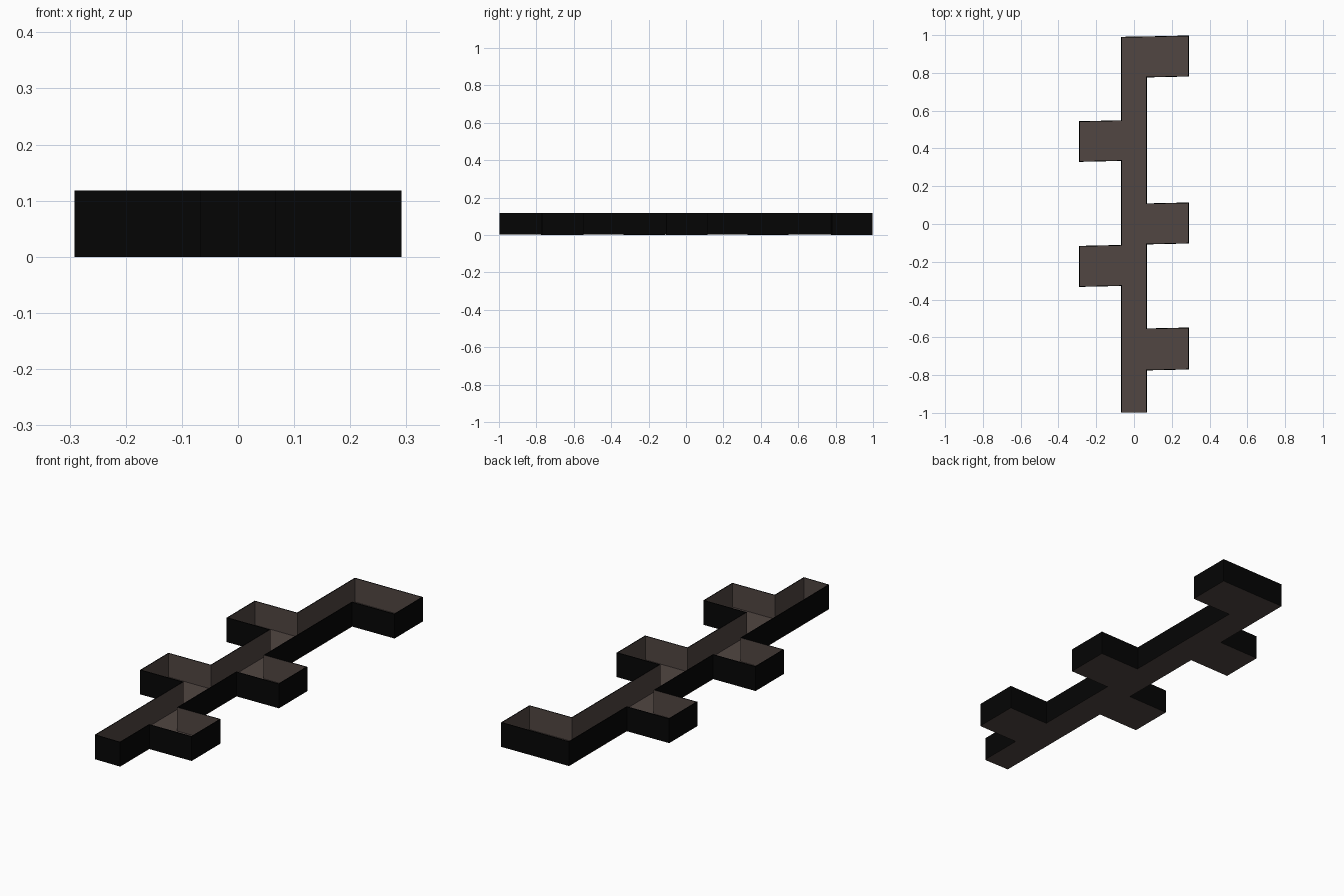
import bpy, bmesh
from mathutils import Vector

if "Cube" in bpy.data.objects:
    bpy.data.objects.remove(bpy.data.objects["Cube"])

C = 0.068            # corridor half width
R = 0.291            # reach of the side rooms
TILT = 0.005         # rooms lean slightly along y
WALL = 0.004         # wall thickness
FLOOR = 0.003        # floor thickness
TOP = 0.118          # wall height
RIGHT_ROOMS = [(-0.775, -0.553), (-0.108, 0.109), (0.776, 0.993)]
LEFT_ROOMS = [(0.334, 0.549), (-0.328, -0.111)]


def material(name, rgb):
    m = bpy.data.materials.new(name)
    m.diffuse_color = (*rgb, 1)
    m.use_nodes = True
    m.node_tree.nodes["Principled BSDF"].inputs["Base Color"].default_value = m.diffuse_color
    return m


stone = material("brown stone", (0.082, 0.061, 0.054))
black = material("outer black", (0.0016, 0.0016, 0.0016))


def right_room(y0, y1):
    return [(C, y0), (R, y0 + TILT), (R, y1 + TILT), (C, y1)]


def left_room(y0, y1):
    return [(-C, y1), (-R, y1 - TILT), (-R, y0 - TILT), (-C, y0)]


# Plan outline, anticlockwise from the front left corner
corridor = [(-C, -0.998), (C, -0.998), (C, 0.993), (-C, 0.991)]
rooms = [right_room(*r) for r in RIGHT_ROOMS] + [left_room(*r) for r in LEFT_ROOMS]
outline = corridor[:2]
for room in rooms[:3]:
    outline += room
outline.append(corridor[3])
for room in rooms[3:]:
    outline += room
outline = [Vector(p) for p in outline]


def inset(points, d):
    """Offset a closed outline inwards with mitred corners."""
    result = []
    for i, p in enumerate(points):
        a = (p - points[i - 1]).normalized()
        b = (points[(i + 1) % len(points)] - p).normalized()
        na, nb = Vector((-a.y, a.x)), Vector((-b.y, b.x))
        result.append(p + (na + nb) * d / (1 + na.dot(nb)))
    return result


def finish(bm, name, mats):
    bm.normal_update()
    mesh = bpy.data.meshes.new(name)
    bm.to_mesh(mesh)
    bm.free()
    for m in mats:
        mesh.materials.append(m)
    obj = bpy.data.objects.new(name, mesh)
    bpy.context.collection.objects.link(obj)
    return obj


def ring(bm, points, z):
    return [bm.verts.new((p[0], p[1], z)) for p in points]


# Floor slabs: corridor and rooms, black on their thin edges
bm = bmesh.new()
for plan in [corridor] + rooms:
    low, high = ring(bm, plan, 0), ring(bm, plan, FLOOR)
    bm.faces.new(low[::-1])
    bm.faces.new(high)
    for i in range(4):
        j = (i + 1) % 4
        # the open joint between corridor and room needs no edge face
        if plan is corridor and i in (1, 3):
            continue
        if plan is not corridor and i == 3:
            continue
        bm.faces.new((low[i], low[j], high[j], high[i])).material_index = 1
finish(bm, "floor", [stone, black])

# Open-topped walls: black outside and rim, brown inside
bm = bmesh.new()
inner = inset(outline, WALL)
ol, oh = ring(bm, outline, FLOOR), ring(bm, outline, TOP)
il, ih = ring(bm, inner, FLOOR), ring(bm, inner, TOP)
for i in range(len(ol)):
    j = (i + 1) % len(ol)
    for quad, index in (((ol[i], ol[j], oh[j], oh[i]), 1),
                        ((oh[i], oh[j], ih[j], ih[i]), 1),
                        ((ih[i], ih[j], il[j], il[i]), 0)):
        bm.faces.new(quad).material_index = index
finish(bm, "walls", [stone, black])
